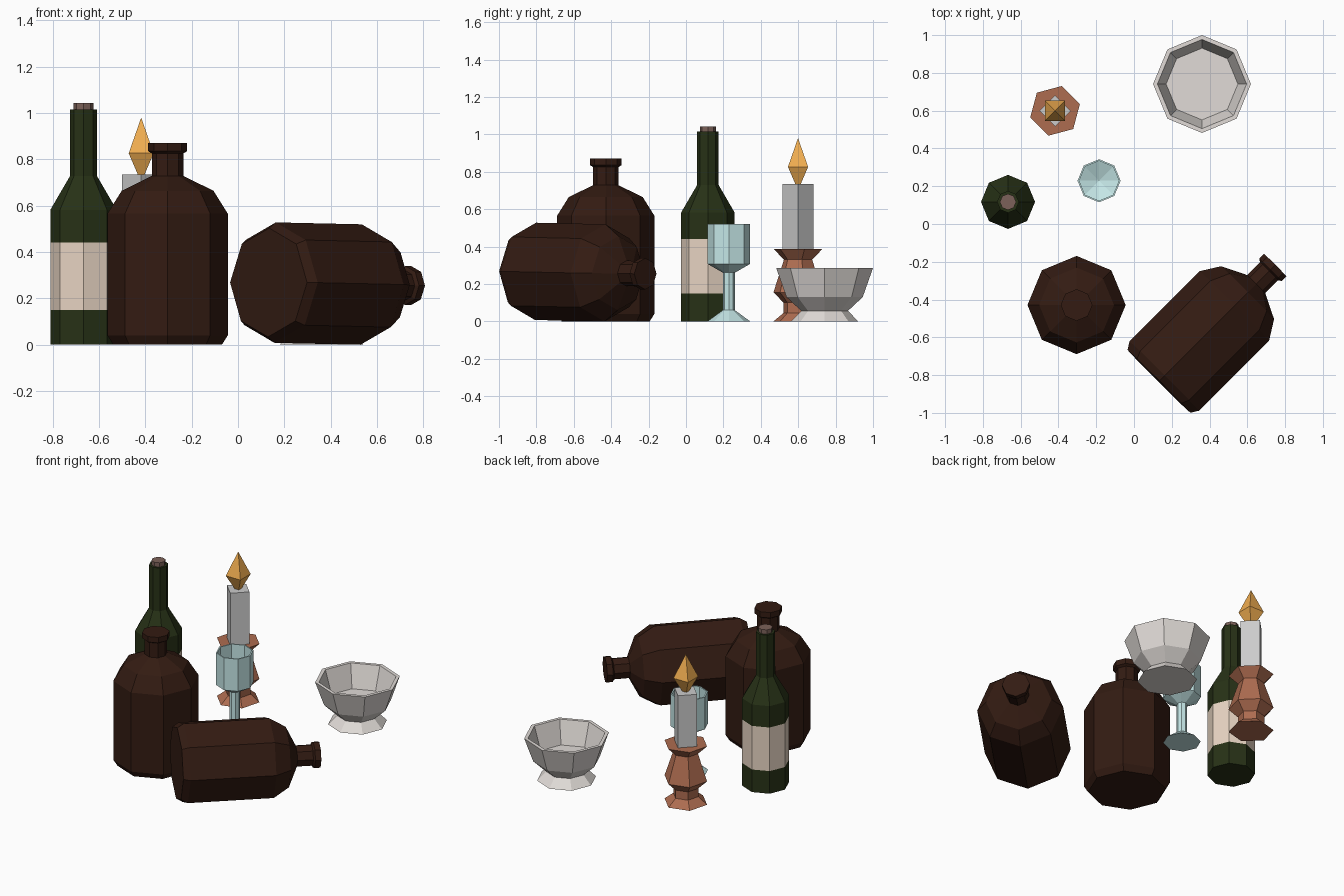
import bpy, bmesh
from math import cos, sin, pi, radians

if "Cube" in bpy.data.objects:
    bpy.data.objects.remove(bpy.data.objects["Cube"])


def material(name, rgb):
    m = bpy.data.materials.new(name)
    m.diffuse_color = (*rgb, 1)
    m.use_nodes = True
    m.node_tree.nodes["Principled BSDF"].inputs["Base Color"].default_value = m.diffuse_color
    return m


GREEN = material("green_glass", (0.02, 0.031, 0.008))
LABEL = material("label_paper", (0.80, 0.66, 0.54))
CORK = material("cork", (0.2, 0.12, 0.1))
BROWN = material("brown_glass", (0.033, 0.011, 0.006))
CLAY = material("terracotta", (0.42, 0.15, 0.08))
CLEAR = material("pale_glass", (0.56, 0.80, 0.80))
FLAME = material("flame", (0.88, 0.42, 0.08))
CERAMIC = material("ceramic", (0.75, 0.71, 0.68))


def lathe(name, profile, sides, loc, mats=(), turn=0, rot=(0, 0, 0), bands=None):
    """Flat-sided turned shape from (radius, z) points; open ends are capped."""
    bm = bmesh.new()
    rings = []
    for r, z in profile:
        n = sides if r else 1
        a0 = radians(turn)
        rings.append([bm.verts.new((r * cos(a0 + 2 * pi * i / sides),
                                    r * sin(a0 + 2 * pi * i / sides), z)) for i in range(n)])
    for k, (a, b) in enumerate(zip(rings, rings[1:])):
        for i in range(sides):
            j = (i + 1) % sides
            quad = [a[i % len(a)], a[j % len(a)], b[j % len(b)], b[i % len(b)]]
            f = bm.faces.new(list(dict.fromkeys(quad)))
            f.material_index = (bands or {}).get(k, 0)
    if len(rings[0]) > 1:
        bm.faces.new(rings[0][::-1])
    if len(rings[-1]) > 1:
        bm.faces.new(rings[-1])
    bmesh.ops.recalc_face_normals(bm, faces=bm.faces)
    me = bpy.data.meshes.new(name)
    bm.to_mesh(me)
    bm.free()
    for m in mats:
        me.materials.append(m)
    ob = bpy.data.objects.new(name, me)
    ob.location, ob.rotation_euler = loc, rot
    bpy.context.collection.objects.link(ob)
    return ob


# Wine bottle with label band and cork
wine = (-0.667, 0.117, 0)
lathe("wine_bottle", [(0.143, 0), (0.143, 0.15), (0.143, 0.44), (0.143, 0.582),
                      (0.058, 0.728), (0.058, 1.015)], 8, wine, (GREEN, LABEL), bands={1: 1})
lathe("cork", [(0.043, 0.98), (0.043, 1.043)], 8, wine, (CORK,))

# Two brown bottles, one standing and one lying
jug = [(0.235, 0), (0.26, 0.04), (0.26, 0.565), (0.198, 0.664), (0.068, 0.728),
       (0.068, 0.825), (0.084, 0.835), (0.084, 0.871)]
lathe("standing_bottle", jug, 8, (-0.304, -0.429, 0), (BROWN,))
lathe("lying_bottle", jug, 8, (0.132, -0.833, 0.268), (BROWN,),
      rot=(0, radians(90.9), radians(45)))

# Candlestick, square candle and flame
stick = (-0.418, 0.599, 0)
lathe("candle_holder", [(0.136, 0), (0.08, 0.045), (0.08, 0.1), (0.136, 0.155),
                        (0.078, 0.33), (0.136, 0.388)], 6, stick, (CLAY,), turn=15)
lathe("candle", [(0.083, 0.38), (0.083, 0.735)], 4, stick)
lathe("flame", [(0, 0.70), (0.076, 0.826), (0, 0.98)], 4, stick, (FLAME,), turn=45)

# Goblet with hollow cup
lathe("goblet", [(0.114, 0), (0.032, 0.06), (0.032, 0.26), (0.114, 0.307), (0.114, 0.521),
                 (0.105, 0.521), (0.105, 0.315), (0, 0.275)], 8, (-0.185, 0.229, 0), (CLEAR,))

# Footed bowl
lathe("bowl", [(0.18, 0), (0.125, 0.056), (0.204, 0.13), (0.259, 0.286), (0.236, 0.286),
               (0.19, 0.135)], 8, (0.36, 0.741, 0), (CERAMIC,))
